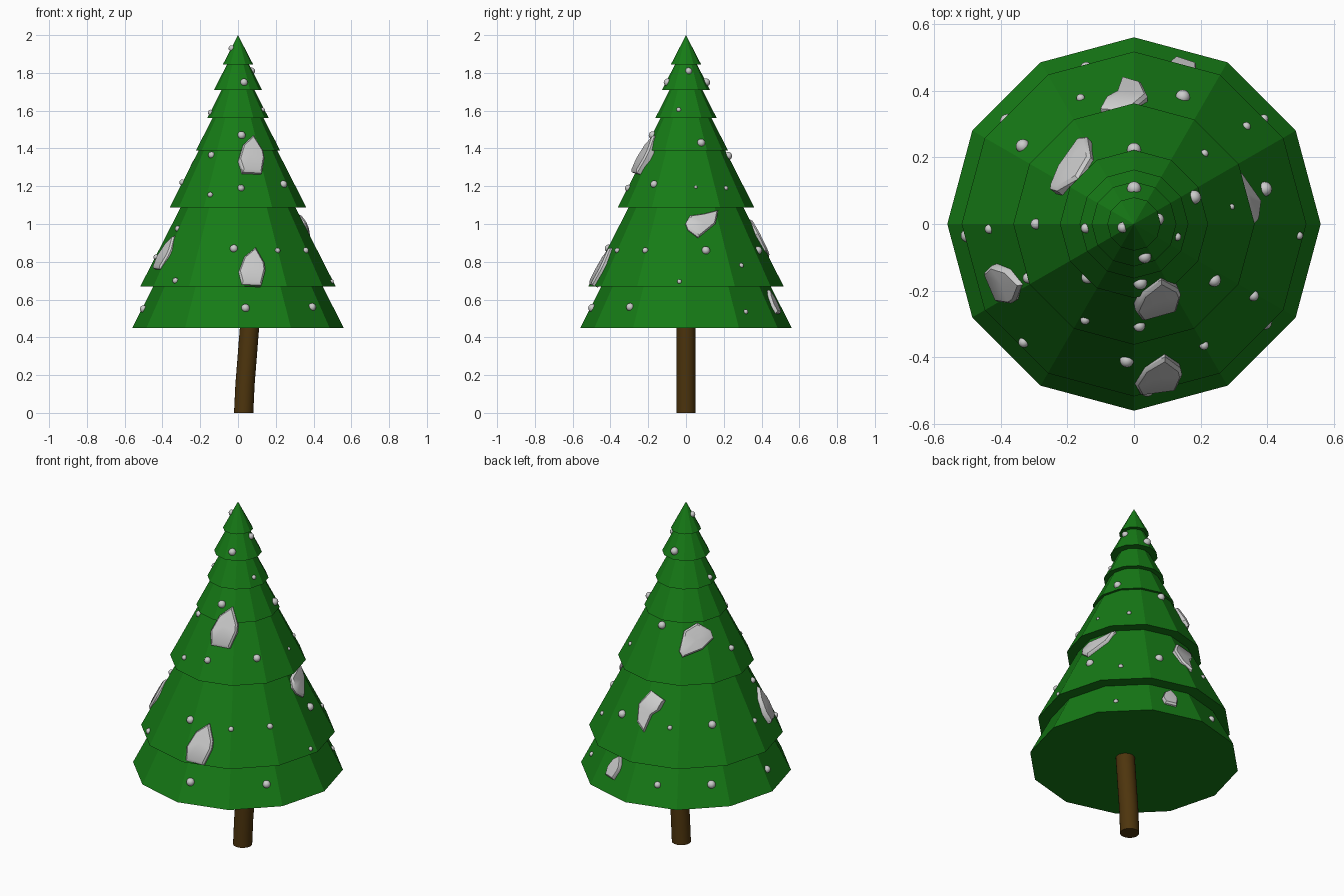
import bpy, bmesh
from math import sin, cos, radians, pi

if "Cube" in bpy.data.objects:
    bpy.data.objects.remove(bpy.data.objects["Cube"])

SLOPE = 0.51                       # radius lost per unit of height
TIERS = [(0.45, 0.56), (0.67, 0.517), (1.087, 0.362), (1.39, 0.222),
         (1.56, 0.163), (1.71, 0.127), (1.845, 0.08)]


def material(name, rgb):
    m = bpy.data.materials.new(name)
    m.diffuse_color = (*rgb, 1)
    m.use_nodes = True
    m.node_tree.nodes["Principled BSDF"].inputs["Base Color"].default_value = m.diffuse_color
    return m


def make(name, bm, mat=None, smooth=None):
    bmesh.ops.recalc_face_normals(bm, faces=bm.faces)
    me = bpy.data.meshes.new(name)
    bm.to_mesh(me)
    bm.free()
    ob = bpy.data.objects.new(name, me)
    bpy.context.collection.objects.link(ob)
    if mat:
        me.materials.append(mat)
    if smooth:
        bpy.context.view_layer.objects.active = ob
        ob.select_set(True)
        bpy.ops.object.shade_smooth_by_angle(angle=radians(smooth))
        ob.select_set(False)
    return ob


def surface_radius(az, z):
    """Radius of the twelve-sided foliage at an azimuth in degrees and a height."""
    base, r = [t for t in TIERS if t[0] <= z][-1]
    return (r - SLOPE * (z - base)) * cos(radians(15)) / cos(radians(az % 30 - 15))


def skin(bm, rings):
    loops = [[bm.verts.new(p) for p in ring] for ring in rings]
    for a, b in zip(loops, loops[1:]):
        for i in range(len(a)):
            j = (i + 1) % len(a)
            bm.faces.new((a[i], a[j], b[j], b[i]))
    bm.faces.new(loops[0][::-1])
    return loops[-1]


def ring(cx, r, z, n):
    return [(cx + r * cos(2 * pi * i / n), r * sin(2 * pi * i / n), z) for i in range(n)]


green = material("needles", (0.008, 0.2, 0.008))
brown = material("bark", (0.075, 0.035, 0.004))

# Leaning trunk
bm = bmesh.new()
bm.faces.new(skin(bm, [ring(x, 0.051, z, 24) for z, x in
                       ((0, 0.03), (0.15, 0.037), (0.3, 0.049), (0.48, 0.063))]))
make("trunk", bm, brown, 40)

# Foliage tiers, each tucked into the one above
for i, (z, r) in enumerate(TIERS):
    bm = bmesh.new()
    if i < len(TIERS) - 1:
        top = TIERS[i + 1][0] + 0.02
        bm.faces.new(skin(bm, [ring(0, r, z, 12), ring(0, r - SLOPE * (top - z), top, 12)]))
    else:
        last = skin(bm, [ring(0, r, z, 12)])
        tip = bm.verts.new((0, 0, 2))
        for k in range(12):
            bm.faces.new((last[k], last[(k + 1) % 12], tip))
    make(f"foliage_tier_{i + 1}", bm, green)

# Snow balls: azimuth, height, radius
BALLS = [(107, .555, .018), (141, .56, .022), (145, .87, .021), (113, .86, .013),
         (185, 1.59, .015), (180, 1.22, .016), (182, .825, .014), (69, .86, .022),
         (41, .78, .013), (39, .535, .013), (45, 1.19, .012), (90, 1.36, .021),
         (90, 1.75, .021), (24, 1.43, .021), (15, .86, .022), (10, 1.195, .009),
         (11, 1.81, .018), (343.5, 1.605, .012), (197, 1.93, .016), (184, .55, .02),
         (356, .695, .012), (207, .975, .016), (229, 1.365, .018), (288, 1.75, .02),
         (276, 1.47, .021), (273, 1.19, .018), (243, 1.155, .014), (227, .70, .016),
         (267, .87, .021), (274.5, .555, .022), (300, .86, .014), (325, 1.21, .02),
         (329, .86, .016), (323, .56, .021)]
for az, z, r in BALLS:
    bm = bmesh.new()
    bmesh.ops.create_uvsphere(bm, u_segments=16, v_segments=10, radius=r)
    d, a = surface_radius(az, z), radians(az)
    make("snow_ball", bm, None, 60).location = (d * cos(a), d * sin(a), z)

# Snow patches: outlines are (sideways, upward) offsets on the slope
TALL = [(.03, .1), (.07, .02), (.072, -.02), (.045, -.1), (-.06, -.095), (-.072, -.03), (-.035, .05)]
WIDE = [(.095, .07), (.07, 0), (-.035, -.075), (-.085, -.035), (-.095, 0), (-.065, .04), (.01, .05)]
LEAN = [(.016, .08), (.085, .038), (.095, 0), (.03, -.048), (-.08, -.077), (-.095, -.048), (-.058, .048)]
HOOK = [(-.02, .1), (.07, .07), (.053, .02), (.016, -.01), (-.005, -.1), (-.058, -.06), (-.074, .026)]


def patch(name, az, z, outline, scale=1, lift=0.0):
    a, d = radians(az), surface_radius(az, z)

    def place(u, v, h):
        out = d - SLOPE * v + h * 0.89
        return (out * cos(a) - u * sin(a), out * sin(a) + u * cos(a), z + v + h * 0.45)

    bm = bmesh.new()
    rings = [[place(u * s * scale, v * s * scale, h + lift) for u, v in outline]
             for s, h in ((0.97, -0.025), (1, 0.008), (0.88, 0.018))]
    last = skin(bm, rings)
    mid = bm.verts.new(place(0, 0, 0.021 + lift))
    for i in range(len(last)):
        bm.faces.new((last[i], last[(i + 1) % len(last)], mid))
    make(name, bm, None, 40)


patch("snow_patch_front_high", 287, 1.36, TALL, 1, 0.013)
patch("snow_patch_front_low", 279, 0.772, TALL)
patch("snow_patch_left", 204.5, 0.845, TALL, 0.88)
patch("snow_patch_right", 15, 1.0, WIDE)
patch("snow_patch_back_left", 137, 1.3, LEAN, 1, 0.004)
patch("snow_patch_back", 95, 0.92, HOOK)
patch("snow_patch_back_low", 73, 0.585, TALL, 0.62)
